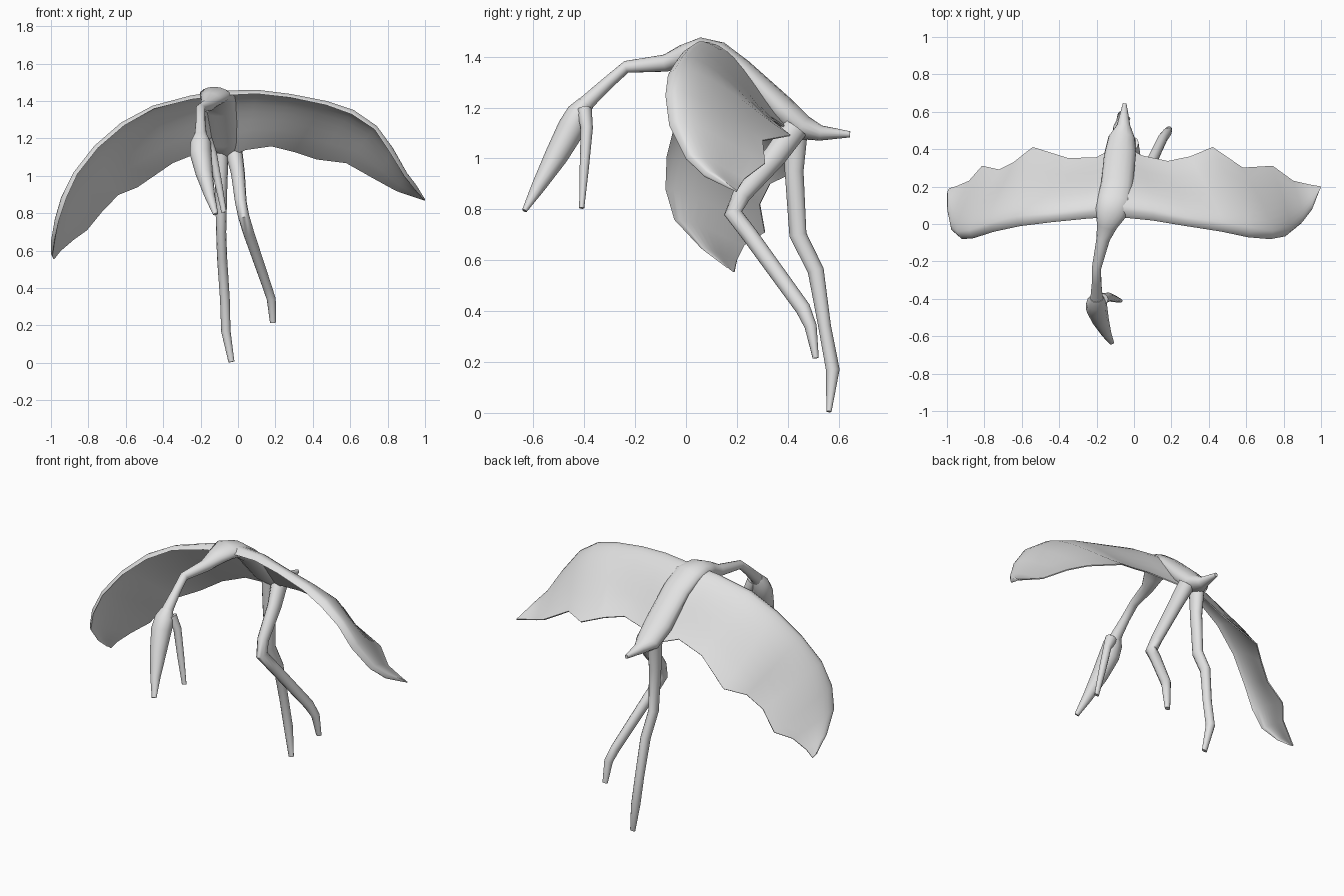
import bpy, bmesh, math
from mathutils import Vector

grey = bpy.data.materials.new("pale_grey")
grey.diffuse_color = (0.76, 0.76, 0.76, 1)


def loft(name, rings, angle=50):
    """Skin a list of closed rings, cap both ends and shade smooth."""
    bm = bmesh.new()
    rows = [[bm.verts.new(p) for p in ring] for ring in rings]
    n = len(rows[0])
    for a, b in zip(rows, rows[1:]):
        for i in range(n):
            j = (i + 1) % n
            bm.faces.new((a[i], a[j], b[j], b[i]))
    bm.faces.new(rows[0])
    bm.faces.new(rows[-1])
    bmesh.ops.recalc_face_normals(bm, faces=bm.faces)
    mesh = bpy.data.meshes.new(name)
    bm.to_mesh(mesh)
    bm.free()
    mesh.materials.append(grey)
    obj = bpy.data.objects.new(name, mesh)
    bpy.context.collection.objects.link(obj)
    bpy.ops.object.select_all(action='DESELECT')
    obj.select_set(True)
    bpy.context.view_layer.objects.active = obj
    bpy.ops.object.shade_smooth_by_angle(angle=math.radians(angle))
    return obj


def limb(name, stations, sides=12):
    """Tapered tube; each station is x, y, z, sideways radius, other radius."""
    pts = [Vector(s[:3]) for s in stations]
    rings = []
    for i, s in enumerate(stations):
        t = (pts[min(i + 1, len(pts) - 1)] - pts[max(i - 1, 0)]).normalized()
        u = Vector((1, 0, 0))
        u = (u - t * u.dot(t)).normalized()
        v = t.cross(u)
        rings.append([pts[i] + u * s[3] * math.cos(a) + v * s[4] * math.sin(a)
                      for a in (2 * math.pi * k / sides for k in range(sides))])
    return loft(name, rings)


def wing(name, stations, side):
    """Thin sheet arched behind the leading edge; stations are leading point, trailing point."""
    fr = [0, 0.02, 0.06, 0.12, 0.2, 0.3, 0.42, 0.55, 0.7, 0.85, 1]
    les = [Vector(s[:3]) for s in stations]
    tes = [Vector(s[3:]) for s in stations]
    mids = [(a + b) / 2 for a, b in zip(les, tes)]
    rings = []
    for i, (a, b) in enumerate(zip(les, tes)):
        span = mids[min(i + 1, len(mids) - 1)] - mids[max(i - 1, 0)]
        chord = b - a
        nrm = (span.cross(chord) * side).normalized()
        size = chord.length
        arch = size * (0.14 if i == 0 else 0.12 if i == 1 else 0.095)

        def point(f, sign):
            camber = arch * 3.08 * math.sqrt(f) * (1 - f) ** 1.5
            thick = 0.002 if f == 0 else min(0.009 * (1 - f) + 0.003, 0.15 * size)
            return a + chord * f + nrm * (camber + sign * thick)

        rings.append([point(f, 1) for f in fr] + [point(f, -1) for f in reversed(fr)])
    return loft(name, rings, 75)


# Wings, each hanging at its own angle
wing("right_wing", [
    (-0.10, 0.04, 1.43, -0.05, 0.42, 1.10),
    (0.10, 0.02, 1.44, 0.04, 0.365, 1.14),
    (0.28, -0.01, 1.42, 0.18, 0.335, 1.16),
    (0.47, -0.04, 1.38, 0.30, 0.36, 1.13),
    (0.61, -0.07, 1.33, 0.42, 0.41, 1.09),
    (0.73, -0.08, 1.25, 0.58, 0.30, 1.07),
    (0.81, -0.065, 1.13, 0.74, 0.31, 0.98),
    (0.89, 0.00, 1.00, 0.85, 0.23, 0.92),
    (0.945, 0.07, 0.935, 0.94, 0.21, 0.89),
    (0.99, 0.18, 0.88, 1.00, 0.20, 0.87)], 1)
wing("left_wing", [
    (-0.10, 0.04, 1.43, -0.08, 0.42, 1.10),
    (-0.25, 0.03, 1.41, -0.20, 0.355, 1.13),
    (-0.45, 0.01, 1.36, -0.35, 0.35, 1.07),
    (-0.61, -0.01, 1.27, -0.54, 0.41, 0.94),
    (-0.75, -0.04, 1.15, -0.64, 0.33, 0.90),
    (-0.86, -0.075, 1.01, -0.72, 0.29, 0.82),
    (-0.92, -0.08, 0.88, -0.81, 0.31, 0.71),
    (-0.96, -0.045, 0.76, -0.88, 0.23, 0.66),
    (-0.985, 0.06, 0.65, -0.95, 0.20, 0.60),
    (-0.995, 0.16, 0.575, -0.985, 0.19, 0.555)], -1)

# Neck flaring into the body, which runs back into a short pointed tail
limb("neck_body_and_tail", [
    (-0.20, -0.42, 1.18, 0.04, 0.04), (-0.20, -0.385, 1.225, 0.032, 0.03),
    (-0.20, -0.31, 1.295, 0.025, 0.025), (-0.20, -0.235, 1.36, 0.025, 0.024),
    (-0.165, -0.08, 1.375, 0.036, 0.034), (-0.145, -0.01, 1.405, 0.055, 0.042),
    (-0.125, 0.06, 1.43, 0.085, 0.046), (-0.105, 0.13, 1.415, 0.09, 0.045),
    (-0.09, 0.22, 1.35, 0.085, 0.042), (-0.075, 0.37, 1.195, 0.085, 0.058),
    (-0.065, 0.46, 1.12, 0.072, 0.05), (-0.055, 0.53, 1.10, 0.035, 0.03),
    (-0.05, 0.645, 1.095, 0.01, 0.012)], 16)

# Head with long beak, and the open lower jaw
limb("head_and_beak", [
    (-0.20, -0.395, 1.22, 0.035, 0.03), (-0.20, -0.42, 1.18, 0.055, 0.048),
    (-0.20, -0.45, 1.12, 0.058, 0.055), (-0.18, -0.51, 1.01, 0.046, 0.046),
    (-0.15, -0.58, 0.89, 0.028, 0.028), (-0.12, -0.635, 0.795, 0.014, 0.01)])
limb("lower_jaw", [
    (-0.17, -0.40, 1.19, 0.035, 0.03), (-0.135, -0.39, 1.12, 0.022, 0.024),
    (-0.105, -0.40, 0.96, 0.02, 0.018), (-0.075, -0.41, 0.805, 0.014, 0.01)])

# Legs
limb("right_leg", [
    (-0.02, 0.43, 1.12, 0.045, 0.05), (0.0, 0.35, 1.01, 0.037, 0.046),
    (0.015, 0.22, 0.86, 0.031, 0.037), (0.03, 0.185, 0.785, 0.03, 0.036),
    (0.055, 0.25, 0.70, 0.03, 0.032), (0.155, 0.46, 0.41, 0.025, 0.03),
    (0.178, 0.49, 0.34, 0.024, 0.024), (0.187, 0.51, 0.215, 0.016, 0.012)])
limb("left_leg", [
    (-0.09, 0.43, 1.12, 0.04, 0.05), (-0.09, 0.425, 0.95, 0.033, 0.037),
    (-0.09, 0.44, 0.70, 0.027, 0.034), (-0.085, 0.51, 0.56, 0.027, 0.032),
    (-0.07, 0.545, 0.34, 0.026, 0.025), (-0.065, 0.577, 0.17, 0.025, 0.027),
    (-0.035, 0.562, 0.005, 0.016, 0.01)])
